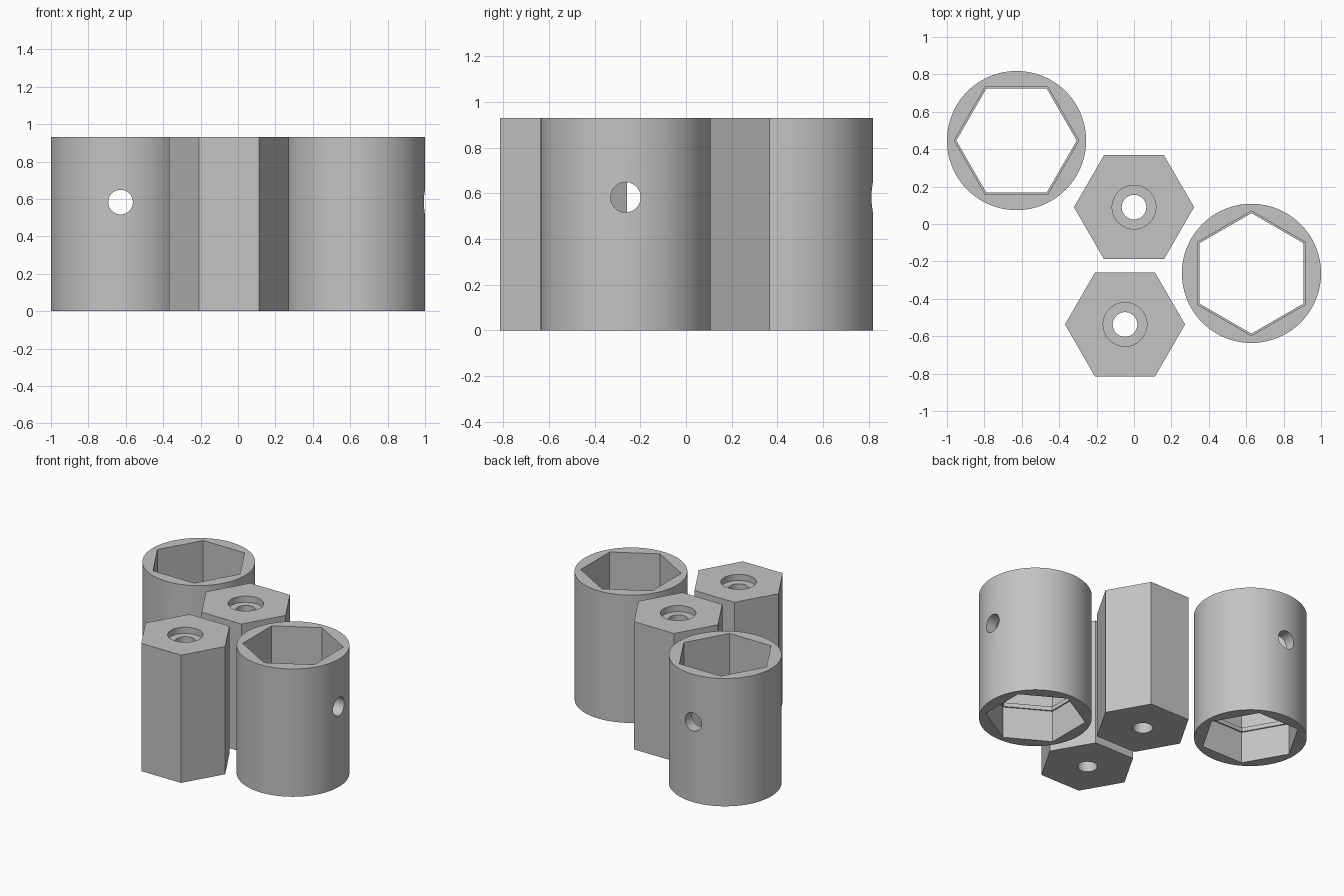
import bpy, bmesh, math
from mathutils import Matrix

if "Cube" in bpy.data.objects:
    bpy.data.objects.remove(bpy.data.objects["Cube"])

H = 0.93          # shared height
HOLE_R = 0.066    # drilled hole radius
HOLE_Z = 0.583    # cross hole height

grey = bpy.data.materials.new("plain grey")
grey.diffuse_color = (0.55, 0.55, 0.55, 1)
grey.use_nodes = True
grey.node_tree.nodes["Principled BSDF"].inputs["Base Color"].default_value = grey.diffuse_color


def prism(name, radius, z0, z1, sides, turn=0.0):
    """Upright prism with its first corner at angle turn."""
    bm = bmesh.new()
    ring = [bm.verts.new((radius * math.cos(turn + i * math.tau / sides),
                          radius * math.sin(turn + i * math.tau / sides), z0))
            for i in range(sides)]
    base = bm.faces.new(ring)
    top = bmesh.ops.extrude_face_region(bm, geom=[base])["geom"]
    bmesh.ops.translate(bm, vec=(0, 0, z1 - z0),
                        verts=[v for v in top if isinstance(v, bmesh.types.BMVert)])
    bmesh.ops.recalc_face_normals(bm, faces=bm.faces)
    mesh = bpy.data.meshes.new(name)
    bm.to_mesh(mesh)
    bm.free()
    mesh.materials.append(grey)
    obj = bpy.data.objects.new(name, mesh)
    bpy.context.collection.objects.link(obj)
    return obj


def cut(obj, cutter):
    """Subtract the cutter from obj and discard it."""
    mod = obj.modifiers.new("cut", 'BOOLEAN')
    mod.operation = 'DIFFERENCE'
    mod.solver = 'EXACT'
    mod.object = cutter
    bpy.context.view_layer.objects.active = obj
    bpy.ops.object.modifier_apply(modifier=mod.name)
    bpy.data.objects.remove(cutter, do_unlink=True)


def finish(obj, x, y):
    bpy.ops.object.select_all(action='DESELECT')
    obj.select_set(True)
    bpy.context.view_layer.objects.active = obj
    bpy.ops.object.shade_smooth_by_angle(angle=math.radians(30))
    obj.location = (x, y, 0)


def sleeve(name, x, y, turn):
    """Round sleeve with a hex bore, a thin inner lip and a cross hole."""
    body = prism(name, 0.372, 0, H, 96)
    cut(body, prism("lower_bore", 0.333, -0.1, 0.23, 6, turn))
    cut(body, prism("upper_bore", 0.333, 0.26, H + 0.1, 6, turn))
    cut(body, prism("lip_bore", 0.322, 0.1, 0.5, 6, turn))
    drill = prism("drill", HOLE_R, -0.6, 0.6, 32)
    drill.data.transform(Matrix.Translation((0, 0, HOLE_Z))
                         @ Matrix.Rotation(turn, 4, 'Z')
                         @ Matrix.Rotation(math.pi / 2, 4, 'X'))
    cut(body, drill)
    finish(body, x, y)


def post(name, x, y):
    """Hex post with a through hole and a shallow counterbore."""
    body = prism(name, 0.321, 0, H, 6)
    cut(body, prism("drill", HOLE_R, -0.1, H + 0.1, 32))
    cut(body, prism("counterbore", 0.117, H - 0.045, H + 0.1, 48))
    finish(body, x, y)


sleeve("rear_sleeve", -0.628, 0.446, 0)
sleeve("front_sleeve", 0.628, -0.264, math.pi / 2)
post("rear_post", 0, 0.09)
post("front_post", -0.048, -0.537)
